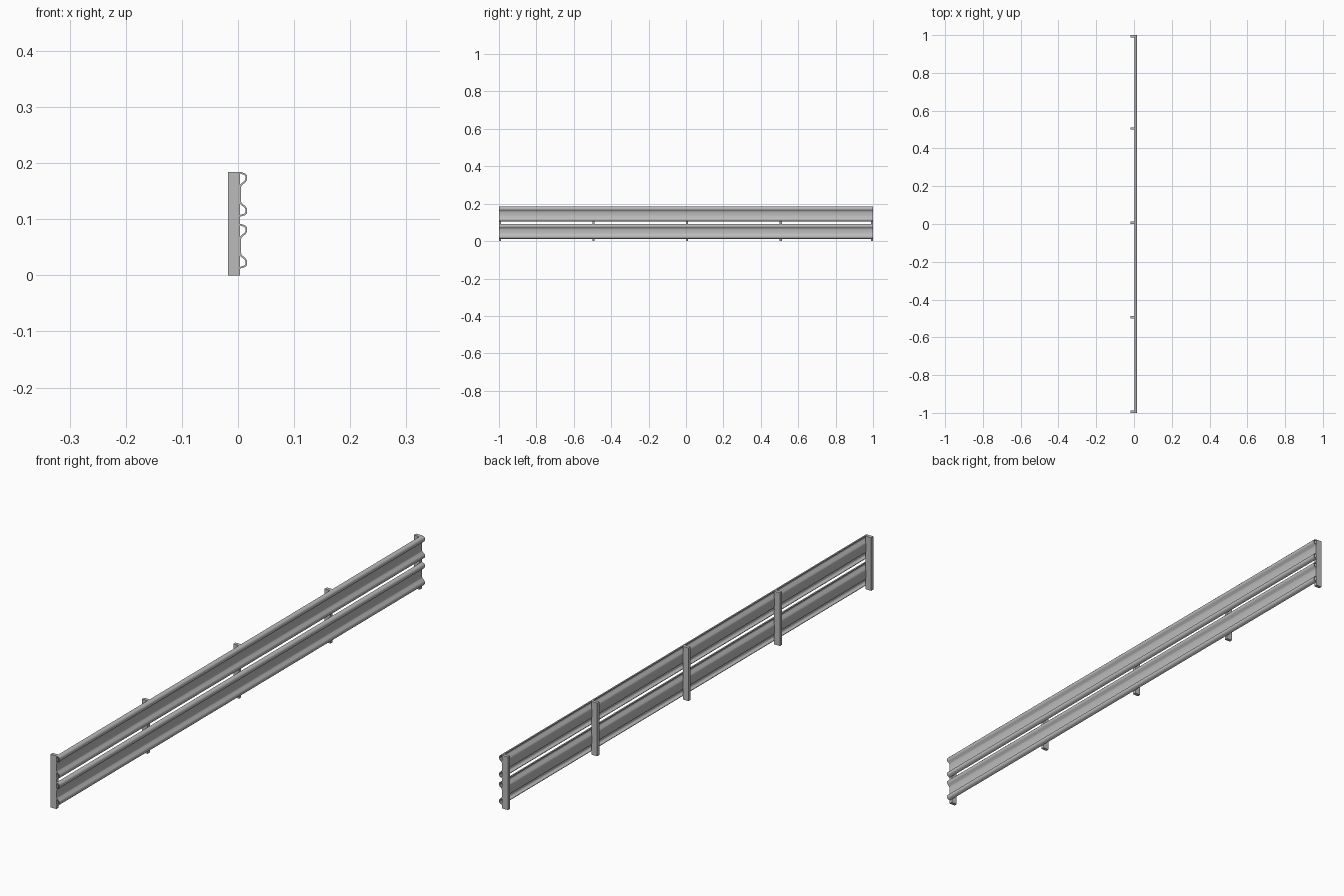
import bpy, bmesh, math

cube = bpy.data.objects.get("Cube")
if cube:
    bpy.data.objects.remove(cube, do_unlink=True)

# Galvanised steel
steel = bpy.data.materials.new("galvanised_grey")
steel.use_nodes = True
GREY = (0.5, 0.5, 0.5, 1)
steel.diffuse_color = GREY
bsdf = steel.node_tree.nodes["Principled BSDF"]
bsdf.inputs["Base Color"].default_value = GREY


def make_object(name, bm):
    mesh = bpy.data.meshes.new(name)
    bm.to_mesh(mesh)
    bm.free()
    obj = bpy.data.objects.new(name, mesh)
    bpy.context.collection.objects.link(obj)
    mesh.materials.append(steel)
    return obj


def add_post(index, y):
    bm = bmesh.new()
    bmesh.ops.create_cube(bm, size=1)
    for v in bm.verts:
        v.co.x = -0.018 if v.co.x < 0 else 0.004
        v.co.y = y + v.co.y * 0.012
        v.co.z = (v.co.z + 0.5) * 0.184
    make_object(f"post_{index}", bm)


# Upper half of the corrugated section (x, height above the rail's middle)
HALF = [(0.0035, 0.0385), (0.0115, 0.036), (0.0145, 0.033),
        (0.0145, 0.026), (0.0125, 0.0225), (0.0055, 0.017), (0.004, 0.013)]
SECTION = HALF + [(x, -h) for x, h in reversed(HALF)]


def add_rail(name, middle):
    bm = bmesh.new()
    rows = [[bm.verts.new((x, y, middle + h)) for x, h in SECTION] for y in (-1, 1)]
    for i in range(len(SECTION) - 1):
        bm.faces.new((rows[0][i], rows[0][i + 1], rows[1][i + 1], rows[1][i]))
    bmesh.ops.recalc_face_normals(bm, faces=bm.faces)
    rail = make_object(name, bm)
    # Sheet thickness, then soft folds with crisp cut edges
    bpy.ops.object.select_all(action='DESELECT')
    rail.select_set(True)
    bpy.context.view_layer.objects.active = rail
    sheet = rail.modifiers.new("sheet", 'SOLIDIFY')
    sheet.thickness = 0.003
    sheet.offset = 0
    sheet.use_even_offset = True
    bpy.ops.object.modifier_apply(modifier=sheet.name)
    bpy.ops.object.shade_smooth_by_angle(angle=math.radians(70))


# Two stacked rails on five posts
add_rail("upper_rail", 0.1445)
add_rail("lower_rail", 0.052)
for index, y in enumerate((-0.994, -0.494, 0.006, 0.506, 0.994)):
    add_post(index + 1, y)
